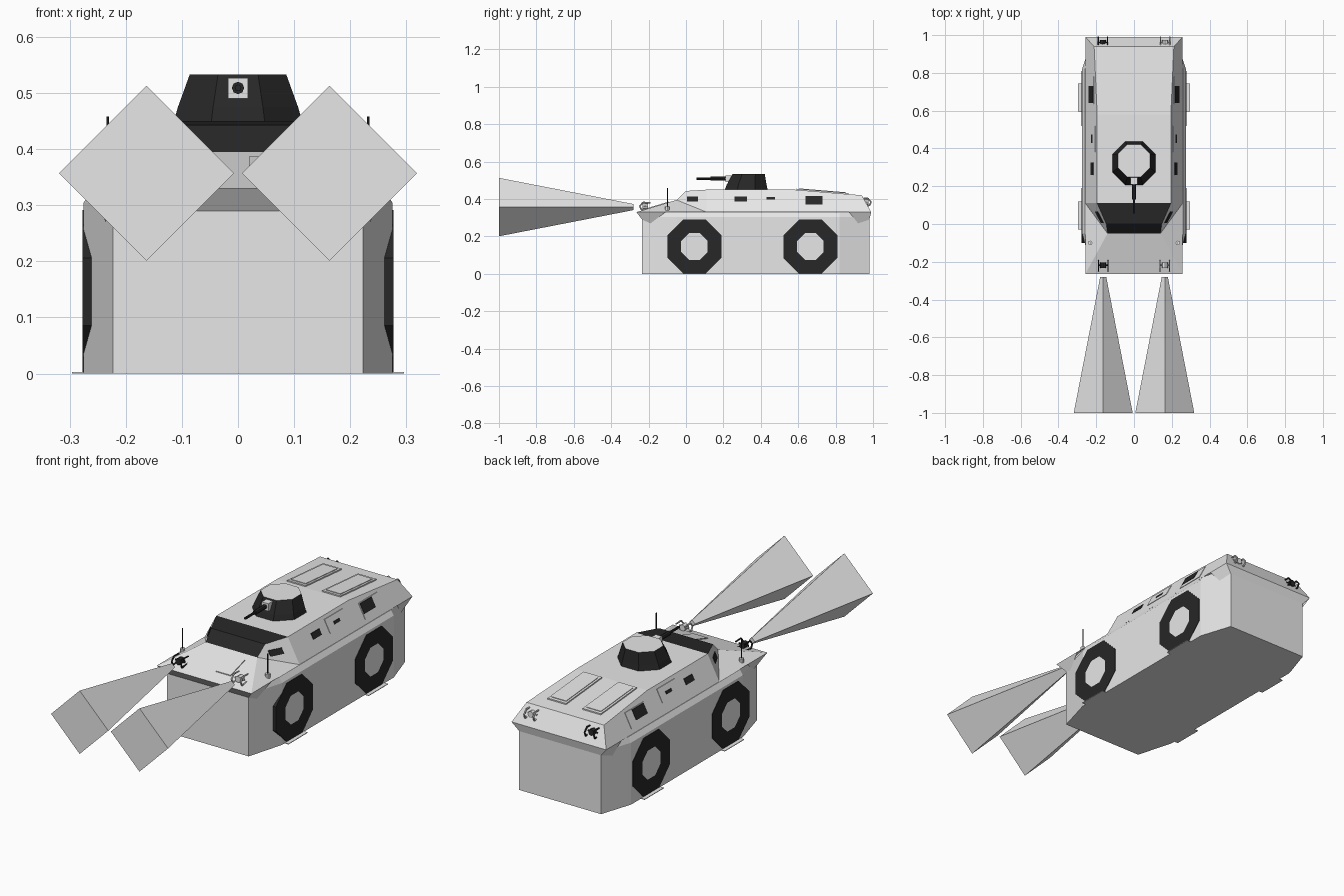
import bpy, bmesh, math
from mathutils import Matrix, Vector

if "Cube" in bpy.data.objects:
    bpy.data.objects.remove(bpy.data.objects["Cube"])


def material(name, v):
    m = bpy.data.materials.new(name)
    m.diffuse_color = (v, v, v, 1)
    m.use_nodes = True
    m.node_tree.nodes["Principled BSDF"].inputs["Base Color"].default_value = m.diffuse_color
    return m


LIGHT = material("light grey", 0.8)
BLACK = material("black", 0.02)
MATS = [LIGHT, BLACK]


def build(name, verts, faces, rule=None, mats=(LIGHT,), mirror=False):
    bm = bmesh.new()
    vs = [bm.verts.new(v) for v in verts]
    for i, f in enumerate(faces):
        face = bm.faces.new([vs[k] for k in f])
        face.material_index = rule(i) if rule else 0
    bmesh.ops.recalc_face_normals(bm, faces=bm.faces)
    return finish(name, bm, mats, mirror)


def finish(name, bm, mats, mirror=False):
    me = bpy.data.meshes.new(name)
    bm.to_mesh(me)
    bm.free()
    for m in mats:
        me.materials.append(m)
    ob = bpy.data.objects.new(name, me)
    bpy.context.collection.objects.link(ob)
    if mirror:
        mod = ob.modifiers.new("mirror", "MIRROR")
        mod.merge_threshold = 0.0005
    return ob


def loft(name, rings, rule=None, mats=(LIGHT,), mirror=False):
    """Closed skin through rings of equal point count; caps come last."""
    n, k = len(rings[0]), len(rings)
    faces = [(r * n + i, r * n + (i + 1) % n, (r + 1) * n + (i + 1) % n, (r + 1) * n + i)
             for r in range(k - 1) for i in range(n)]
    faces += [tuple(range(n)), tuple(range((k - 1) * n, k * n))]
    return build(name, [v for r in rings for v in r], faces, rule, mats, mirror)


def box(name, x0, x1, y0, y1, z0, z1, mat=LIGHT, mirror=False):
    ring = lambda z: [(x0, y0, z), (x1, y0, z), (x1, y1, z), (x0, y1, z)]
    return loft(name, [ring(z0), ring(z1)], mats=(mat,), mirror=mirror)


def rod(name, a, b, r, mat=LIGHT, sides=8):
    a, b = Vector(a), Vector(b)
    d = b - a
    bm = bmesh.new()
    bmesh.ops.create_cone(bm, cap_ends=True, segments=sides, radius1=r, radius2=r, depth=d.length,
                          matrix=Matrix.Translation((a + b) / 2) @ d.to_track_quat('Z', 'Y').to_matrix().to_4x4())
    return finish(name, bm, (mat,))


# Lower hull: eight-sided plan, drawn in slightly at the top
def plan(side, z):
    right = [(0.223, -0.235), (side, -0.05), (side, 0.82), (0.223, 0.98)]
    return [(x, y, z) for x, y in right] + [(-x, y, z) for x, y in reversed(right)]


loft("lower_hull", [plan(0.275, 0), plan(0.275, 0.305), plan(0.259, 0.329)])

# Upper hull: right half, mirrored; windshield faces are black
P = {
    'A': (0, -.265, .33), 'a': (.258, -.265, .33), 'B': (0, -.05, .395), 'b': (.14, -.05, .395),
    'C': (0, 0, .443), 'c': (.147, 0, .443), 'D': (0, .11, .45), 'd': (.195, .11, .45),
    'E': (0, .58, .45), 'e': (.195, .58, .45), 'F': (0, .94, .42), 'f': (.211, .94, .42),
    'G': (0, .99, .33), 'g': (.258, .99, .33), 'h': (.258, .11, .33), 'k': (.258, -.11, .33),
    'm': (.236, -.19, .27), 'n': (.223, -.235, .29), 'N': (0, -.235, .29), 'r': (.258, .872, .33),
    's': (.2425, .92, .27), 't': (.223, .98, .29), 'T': (0, .98, .29)}
keys = list(P)
hull = ["BbcC", "CcdD", "AabB", "DdeE", "EefF", "FfgG", "akhb", "bhdc", "hrgfed",
        "ANna", "anmk", "GgtT", "grst"]
build("upper_hull", list(P.values()), [[keys.index(ch) for ch in f] for f in hull],
      lambda i: 1 if i < 2 else 0, MATS, mirror=True)


# Plates lying on the sloping hull sides
def side_plate(name, y0, y1, z0, z1, mat, t):
    def ring(off):
        return [(.258 - .525 * (z - .33) - .524 * max(0, .11 - y) + off, y, z)
                for y, z in ((y0, z0), (y1, z0), (y1, z1), (y0, z1))]
    loft(name, [ring(-.004), ring(t)], mats=(mat,), mirror=True)


side_plate("front_vision_slit", 0.005, 0.065, .387, .413, BLACK, .003)
side_plate("middle_vision_slit", 0.26, 0.325, .388, .414, BLACK, .003)
side_plate("side_door", 0.38, 0.52, .375, .435, LIGHT, .003)
side_plate("door_slit", 0.43, 0.475, .398, .41, BLACK, .005)
side_plate("rear_side_hatch", 0.635, 0.78, .35, .42, LIGHT, .003)
side_plate("rear_side_window", 0.64, 0.73, .372, .417, BLACK, .005)


# Roof hatches on the rear slope
def roof(y):
    return .45 - max(0, y - .58) * .03 / .36


def sloped_plate(name, x0, x1, y0, y1, height, t, mirror):
    ring = lambda o: [(x, y, height(y) + o) for x, y in ((x0, y0), (x1, y0), (x1, y1), (x0, y1))]
    loft(name, [ring(-.003), ring(t)], mirror=mirror)


sloped_plate("roof_hatch", .045, .145, .59, .87, roof, .006, True)
sloped_plate("roof_hatch_panel", .055, .135, .605, .855, roof, .009, True)
# Engine cover on the front deck
sloped_plate("engine_cover", .02, .1, -.2, -.09, lambda y: .33 + (y + .265) * .065 / .215, .004, False)

# Wheels: octagons with pale hubs, and flat contact pads
for sx in (-1, 1):
    for label, y in (("front", .045), ("rear", .665)):
        bm = bmesh.new()
        bmesh.ops.create_cone(bm, cap_ends=True, segments=8, radius1=.157, radius2=.157, depth=.05,
                              matrix=Matrix.Translation((sx * .252, y, .146)) @ Matrix.Rotation(math.pi / 2, 4, 'Y')
                              @ Matrix.Rotation(math.pi / 8, 4, 'Z'))
        for f in bm.faces:
            f.material_index = 1
        bm.normal_update()
        outer = [f for f in bm.faces if f.normal.x * sx > .9]
        bmesh.ops.inset_region(bm, faces=outer, thickness=.08)
        outer[0].material_index = 0
        finish(label + "_wheel", bm, MATS)
for label, y in (("front", .045), ("rear", .67)):
    box(label + "_wheel_pad", .27, .296, y - .075, y + .075, 0, .003, mirror=True)


# Turret with black sides and pale top
def octagon(r, cy, z):
    R = r / math.cos(math.pi / 8)
    return [(R * math.cos((i + .5) * math.pi / 4), cy + R * math.sin((i + .5) * math.pi / 4), z) for i in range(8)]


loft("turret", [octagon(.115, .322, .448), octagon(.107, .324, .475), octagon(.086, .335, .533)],
     lambda i: 0 if i == 17 else 1, MATS)
box("gun_mantlet", -.018, .018, .21, .27, .49, .527)
rod("gun_sleeve", (0, .13, .509), (0, .25, .509), .011, BLACK)
rod("gun_barrel", (0, .055, .509), (0, .2, .509), .006, BLACK)


# Front and rear lamps with wire guards
def lamp(name, x, y, z, way, mat):
    rod(name + "_lens", (x, y - .015, z), (x, y + .015, z), .016, mat)
    rod(name + "_crossbar", (x - .026, y, z), (x + .026, y, z), .005, mat, 6)
    for s in (-1, 1):
        gx = x + s * .025
        pts = [(gx, y - way * .028, z - .014), (gx, y + way * .02, z - .02), (gx, y + way * .03, z),
               (gx, y + way * .012, z + .02), (gx, y - way * .028, z + .018)]
        for p, q in zip(pts, pts[1:]):
            rod(name + "_guard", p, q, .004, mat, 6)


for sx, mat in ((-1, BLACK), (1, LIGHT)):
    lamp("headlight", sx * .163, -.218, .362, -1, mat)
    lamp("tail_light", sx * .165, .96, .384, 1, mat)
    # Antennas
    rod("antenna_base", (sx * .232, -.1, .335), (sx * .232, -.1, .36), .012)
    rod("antenna", (sx * .232, -.1, .35), (sx * .232, -.1, .458), .0025, BLACK, 6)

    # Light beams: diamond-section pyramids widening forwards
    def diamond(y, r):
        return [(sx * .163 + r * dx, y, .357 + r * dz) for dx, dz in ((1, 0), (0, 1), (-1, 0), (0, -1))]
    loft("light_beam", [diamond(-.28, .016), diamond(-1, .156)])
